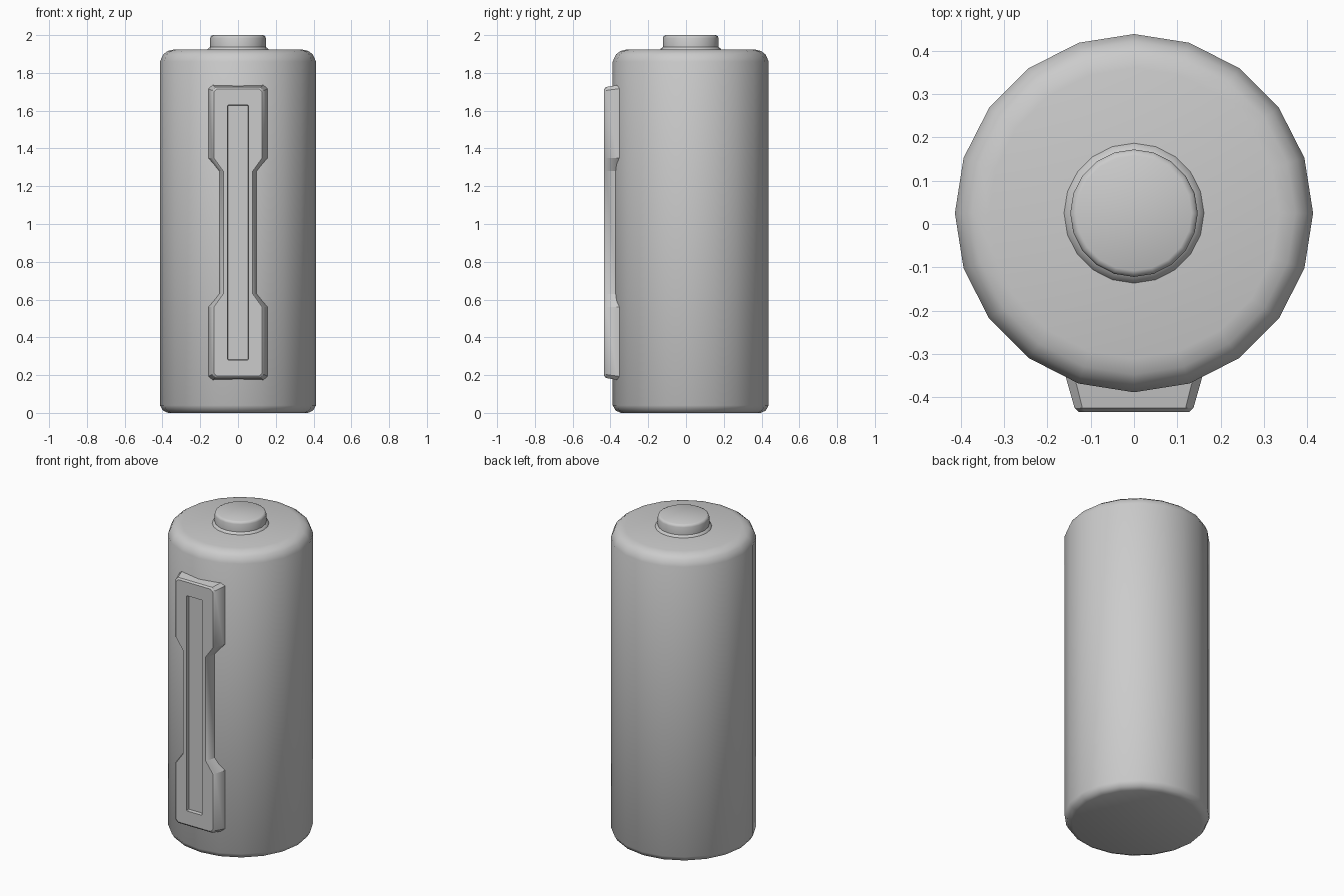
import bpy, bmesh
from math import cos, sin, pi, radians

if "Cube" in bpy.data.objects:
    bpy.data.objects.remove(bpy.data.objects["Cube"])

CY = 0.025   # y of the cylinder axis
ZC = 0.955   # height of the plate centre


def loft(name, loops, angle):
    """Skin a stack of equal-length vertex loops and cap both ends."""
    bm = bmesh.new()
    rings = [[bm.verts.new(p) for p in lp] for lp in loops]
    n = len(rings[0])
    for a, b in zip(rings, rings[1:]):
        for i in range(n):
            j = (i + 1) % n
            bm.faces.new((a[i], a[j], b[j], b[i]))
    bm.faces.new(rings[0])
    bm.faces.new(rings[-1])
    bmesh.ops.recalc_face_normals(bm, faces=bm.faces)
    me = bpy.data.meshes.new(name)
    bm.to_mesh(me)
    bm.free()
    ob = bpy.data.objects.new(name, me)
    bpy.context.collection.objects.link(ob)
    bpy.ops.object.select_all(action='DESELECT')
    bpy.context.view_layer.objects.active = ob
    ob.select_set(True)
    bpy.ops.object.shade_smooth_by_angle(angle=radians(angle))
    return ob


def circle(r, z, n=20):
    return [(r * cos(2 * pi * i / n), CY + r * sin(2 * pi * i / n), z)
            for i in range(n)]


def outline(y, wide, narrow, top, c):
    """Dog-bone outline mirrored in x and z; equal widths give a rectangle."""
    q = [(narrow, 0.325), (wide, 0.395), (wide, top - c), (wide - c, top)]
    half = q + [(-x, z) for x, z in reversed(q)]
    full = half + [(-x, -z) for x, z in half]
    return [(x, y, ZC + z) for x, z in full]


# Main can with rounded shoulders
loft("battery_body", [circle(r, z) for r, z in [
    (0.37, 0.0), (0.397, 0.012), (0.413, 0.04), (0.413, 1.86),
    (0.396, 1.898), (0.372, 1.916), (0.335, 1.925)]], 50)

# Terminal on top with a small flared foot
loft("top_terminal", [circle(r, z) for r, z in [
    (0.163, 1.915), (0.161, 1.927), (0.147, 1.937), (0.147, 1.985),
    (0.143, 1.995), (0.133, 2.0)]], 50)

# Front plate with tapered sides and a sunken slot
loft("front_plate", [
    outline(-0.33, 0.163, 0.108, 0.785, 0.02),
    outline(-0.365, 0.154, 0.101, 0.78, 0.02),
    outline(-0.424, 0.137, 0.086, 0.77, 0.018),
    outline(-0.433, 0.128, 0.078, 0.76, 0.016),
    outline(-0.433, 0.055, 0.055, 0.675, 0.004),
    outline(-0.41, 0.053, 0.053, 0.673, 0.004)], 35)
